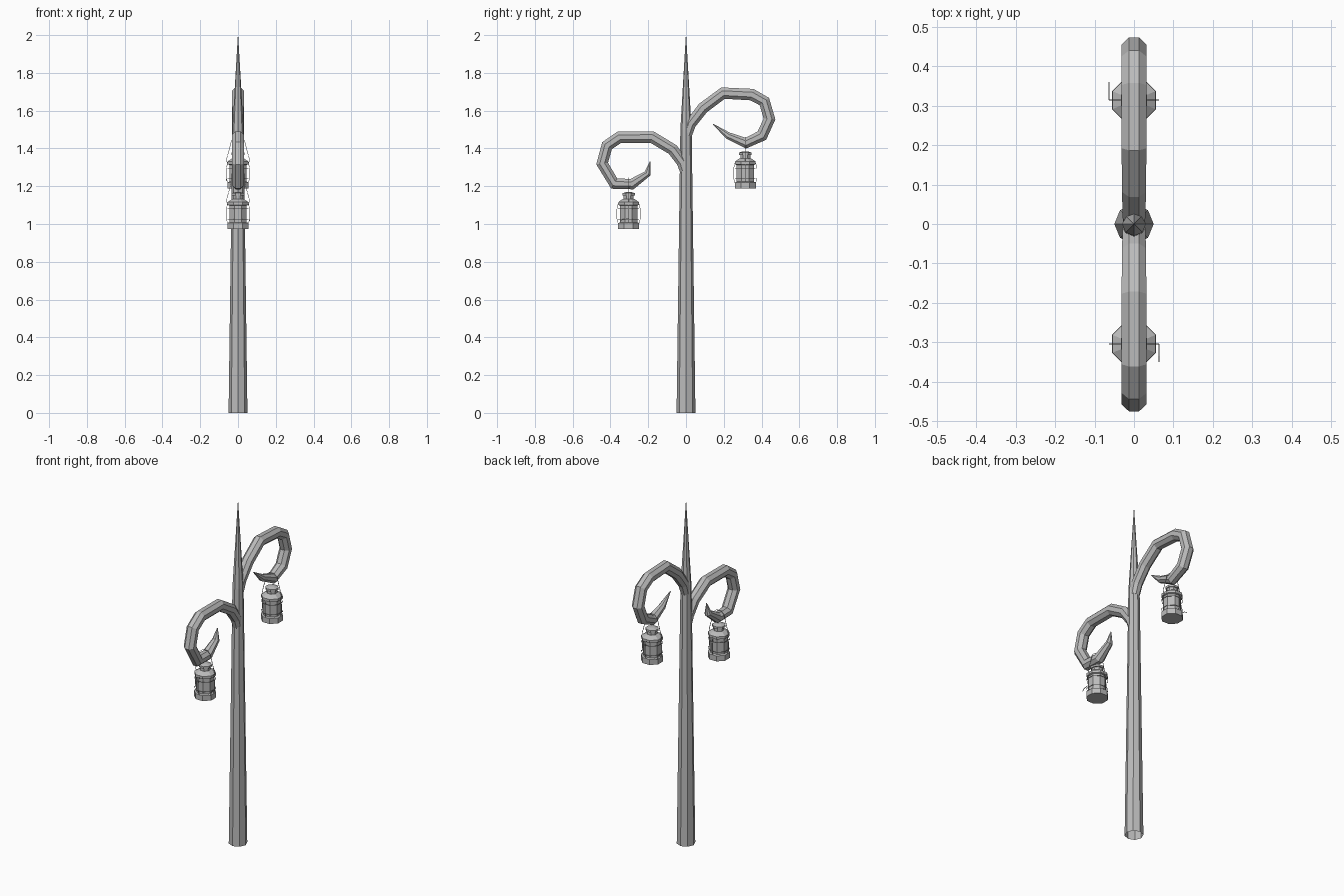
import bpy, bmesh, math
from mathutils import Vector

if "Cube" in bpy.data.objects:
    bpy.data.objects.remove(bpy.data.objects["Cube"])

iron = bpy.data.materials.new("grey iron")
iron.diffuse_color = (0.5, 0.5, 0.5, 1)
iron.use_nodes = True
iron.node_tree.nodes["Principled BSDF"].inputs["Base Color"].default_value = iron.diffuse_color


def finish(bm, name):
    bmesh.ops.recalc_face_normals(bm, faces=bm.faces)
    me = bpy.data.meshes.new(name)
    bm.to_mesh(me)
    bm.free()
    me.materials.append(iron)
    ob = bpy.data.objects.new(name, me)
    bpy.context.collection.objects.link(ob)
    return ob


def skin(bm, rings, closed=False, caps=(True, True)):
    n = len(rings[0])
    count = len(rings) if closed else len(rings) - 1
    for i in range(count):
        a, b = rings[i], rings[(i + 1) % len(rings)]
        for k in range(n):
            bm.faces.new((a[k], a[(k + 1) % n], b[(k + 1) % n], b[k]))
    if not closed:
        if caps[0]:
            bm.faces.new(rings[0][::-1])
        if caps[1]:
            bm.faces.new(rings[-1])


def lathe(bm, profile, centre=(0, 0, 0), phase=0.0, sides=8, caps=(True, True)):
    c = Vector(centre)
    rings = []
    for r, z in profile:
        rings.append([bm.verts.new(c + Vector((
            r * math.cos(phase + math.tau * k / sides),
            r * math.sin(phase + math.tau * k / sides), z))) for k in range(sides)])
    skin(bm, rings, caps=caps)


def sweep(bm, path, radii, normal, sides=8, closed=False):
    """Tube along a path that lies in the plane with the given normal."""
    pts = [Vector(p) for p in path]
    nrm = Vector(normal).normalized()
    if not isinstance(radii, (list, tuple)):
        radii = [radii] * len(pts)
    rings = []
    for i, p in enumerate(pts):
        if closed:
            t = (pts[(i + 1) % len(pts)] - pts[i - 1]).normalized()
        else:
            a = (p - pts[i - 1]).normalized() if i else Vector()
            b = (pts[i + 1] - p).normalized() if i < len(pts) - 1 else Vector()
            t = (a + b).normalized()
        side = nrm.cross(t)
        ring = []
        for k in range(sides):
            ang = math.tau * (k + 0.5) / sides
            ring.append(bm.verts.new(p + radii[i] * (math.cos(ang) * nrm + math.sin(ang) * side)))
        rings.append(ring)
    skin(bm, rings, closed)


# tapering octagonal pole with spire, open underneath
bm = bmesh.new()
lathe(bm, [(0.05, 0), (0.03, 1.5), (0.0008, 2.0)], caps=(False, True))
finish(bm, "pole")

# curled arms
upper = [(0.005, 1.47), (0.025, 1.53), (0.09, 1.614), (0.196, 1.693), (0.349, 1.685), (0.415, 1.648),
         (0.442, 1.556), (0.402, 1.468), (0.317, 1.428), (0.222, 1.468), (0.143, 1.529)]
lower = [(-0.003, 1.27), (-0.02, 1.325), (-0.07, 1.394), (-0.18, 1.46), (-0.352, 1.46), (-0.418, 1.415),
         (-0.444, 1.32), (-0.38, 1.214), (-0.286, 1.211), (-0.204, 1.267), (-0.19, 1.33)]
arm_radii = [0.028, 0.031, 0.033, 0.034, 0.034, 0.034, 0.034, 0.034, 0.031, 0.02, 0.002]
for name, path in (("upper_arm", upper), ("lower_arm", lower)):
    bm = bmesh.new()
    sweep(bm, [(0, y, z) for y, z in path], arm_radii, (1, 0, 0))
    finish(bm, name)


def lantern(name, y, z, turn):
    # base, glass, shoulder, neck and cap
    bm = bmesh.new()
    lathe(bm, [(0.06, 0), (0.06, 0.032), (0.05, 0.036), (0.05, 0.125), (0.059, 0.128),
               (0.059, 0.143), (0.036, 0.158), (0.029, 0.16), (0.029, 0.178),
               (0.036, 0.178), (0.036, 0.19), (0.012, 0.197)], phase=math.pi / 8)
    body = finish(bm, name + "_body")

    # cage wires and carrying handle
    bm = bmesh.new()
    w = 0.0017
    for k in range(4):
        a = math.tau * k / 4
        c, s = math.cos(a), math.sin(a)
        sweep(bm, [(r * c, r * s, h) for r, h in
                   ((0.055, 0.03), (0.062, 0.055), (0.062, 0.105), (0.055, 0.135))],
              w, (-s, c, 0), 4)
    for h in (0.052, 0.108):
        ring = [(0.058 * math.cos(math.tau * (k + 0.5) / 8),
                 0.058 * math.sin(math.tau * (k + 0.5) / 8), h) for k in range(8)]
        sweep(bm, ring, w, (0, 0, 1), 4, True)
    bail = [(0.056, 0.135), (0.062, 0.15), (0.044, 0.215), (0.034, 0.255), (0.015, 0.272)]
    bail += [(-x, h) for x, h in reversed(bail)]
    sweep(bm, [(x, 0, h) for x, h in bail], w, (0, 1, 0), 4)
    # small side lever
    sweep(bm, [(-0.063, 0.0, 0.055), (-0.063, 0.03, 0.052), (-0.063, 0.045, 0.04)],
          w, (1, 0, 0), 4)
    cage = finish(bm, name + "_cage")

    for ob in (body, cage):
        ob.location = (0, y, z)
        ob.rotation_euler = (0, 0, turn)


lantern("upper_lantern", 0.314, 1.188, 0)
lantern("lower_lantern", -0.304, 0.973, math.pi)
